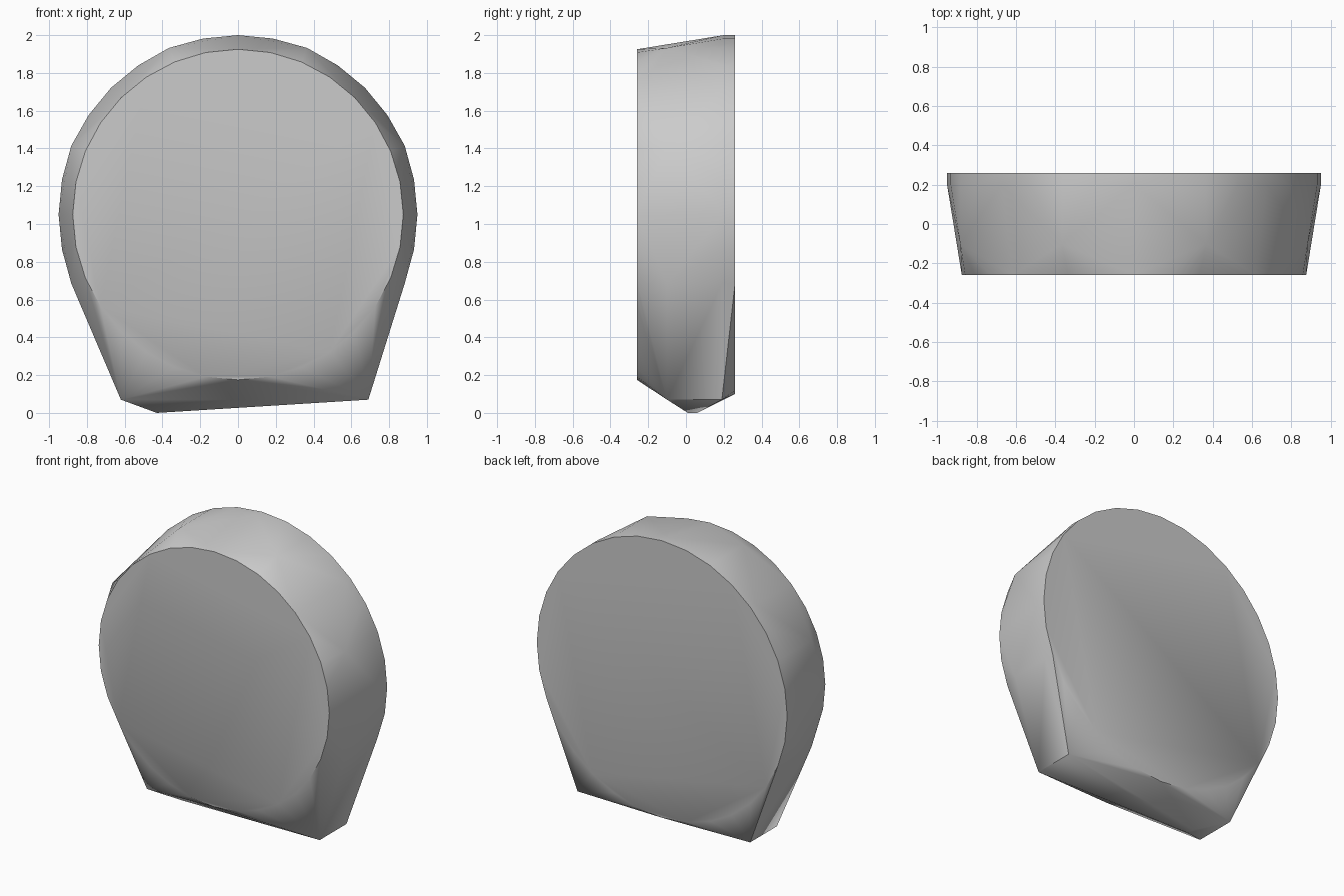
import bpy, bmesh
from math import sin, cos, radians, tau

old = bpy.data.objects.get("Cube")
if old:
    bpy.data.objects.remove(old, do_unlink=True)

grey = bpy.data.materials.new("plain grey")
grey.use_nodes = True
colour = (0.6, 0.6, 0.6, 1)
grey.diffuse_color = colour
grey.node_tree.nodes["Principled BSDF"].inputs["Base Color"].default_value = colour

CENTRE = 1.05
bm = bmesh.new()


def ring(radius, y, count, turn=0.0):
    """Add an upright ring of points around the middle of the body."""
    for i in range(count):
        a = tau * i / count + turn
        bm.verts.new((radius * cos(a), y, CENTRE + radius * sin(a)))


# Round front face and wider round back with a thin straight rim
ring(0.875, -0.26, 32)
ring(0.95, 0.2, 32)
ring(0.95, 0.26, 32)

# Eight-sided core whose corners push through the tapered wall
for y in (-0.1, 0.19):
    ring(0.955, y, 8, radians(22.5))

# Two feet and the low keel point of the lopsided base
for x, z, y0, y1 in ((-0.62, 0.07, -0.1, 0.19),
                     (0.69, 0.07, -0.1, 0.19),
                     (-0.43, 0.0, 0.01, 0.06)):
    for y in (y0, y1):
        bm.verts.new((x, y, z))

# Wrap everything in one skin and merge the flat areas
result = bmesh.ops.convex_hull(bm, input=bm.verts[:])
inside = {g for g in result["geom_interior"] + result["geom_unused"]
          if isinstance(g, bmesh.types.BMVert)}
bmesh.ops.delete(bm, geom=list(inside), context="VERTS")
bmesh.ops.dissolve_limit(bm, angle_limit=radians(0.3),
                         verts=bm.verts[:], edges=bm.edges[:])
bmesh.ops.recalc_face_normals(bm, faces=bm.faces[:])

mesh = bpy.data.meshes.new("round_body")
bm.to_mesh(mesh)
bm.free()
body = bpy.data.objects.new("round_body", mesh)
bpy.context.collection.objects.link(body)
mesh.materials.append(grey)

# Smooth wall, crisp rims
bpy.ops.object.select_all(action="DESELECT")
body.select_set(True)
bpy.context.view_layer.objects.active = body
bpy.ops.object.shade_smooth_by_angle(angle=radians(35))
